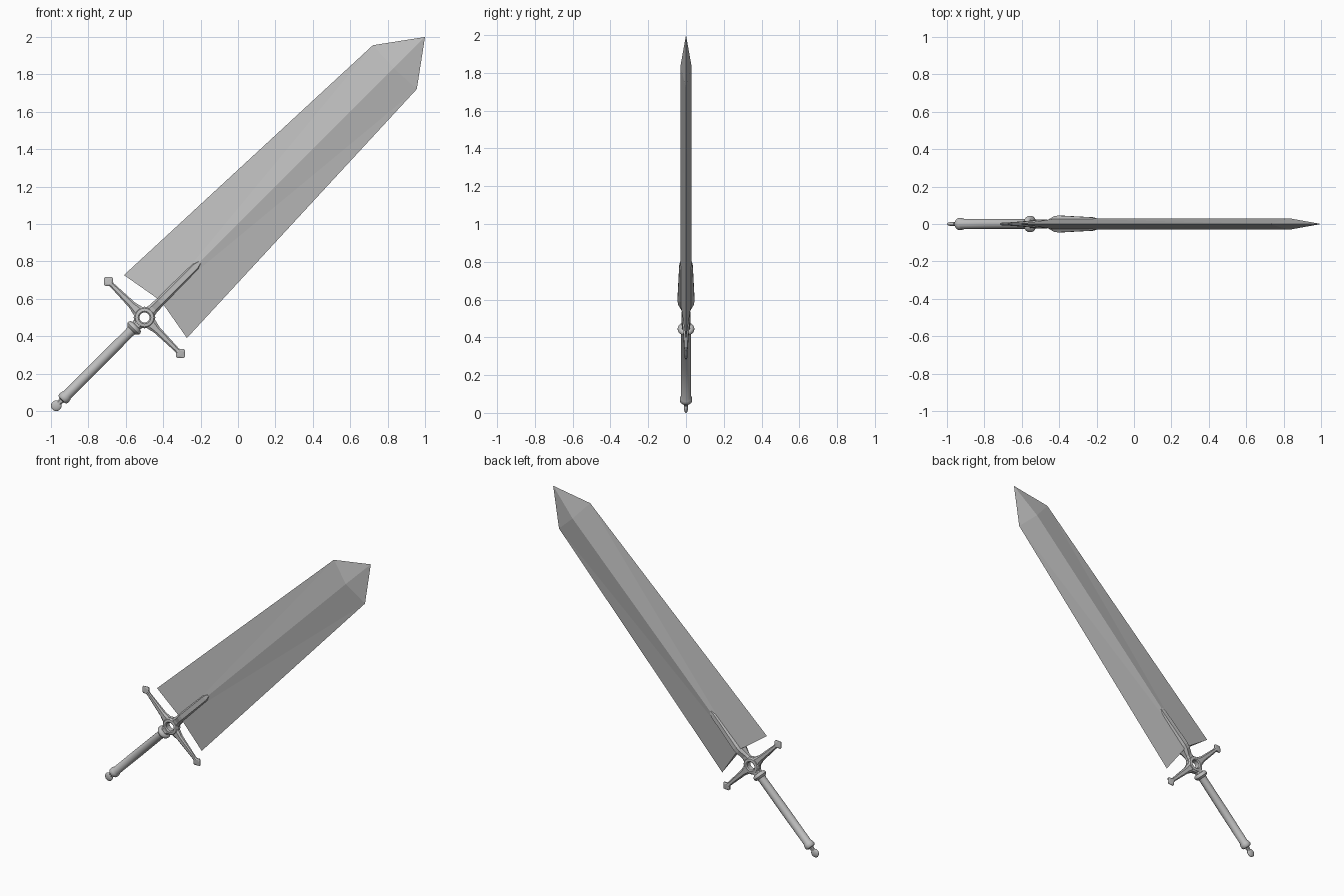
import bpy, bmesh, math
from mathutils import Matrix, Vector

if "Cube" in bpy.data.objects:
    bpy.data.objects.remove(bpy.data.objects["Cube"])

steel = bpy.data.materials.new("steel grey")
steel.diffuse_color = (0.52, 0.52, 0.52, 1)
steel.use_nodes = True
steel.node_tree.nodes["Principled BSDF"].inputs["Base Color"].default_value = steel.diffuse_color

# Local frame: x runs along the sword, z across it, y is thickness; origin at the hub ring
PLACE = Matrix.Translation((-0.5, 0, 0.5)) @ Matrix.Rotation(-math.pi / 4, 4, 'Y')


def finish(name, bm, smooth=False, turn=0):
    bmesh.ops.recalc_face_normals(bm, faces=bm.faces)
    bm.transform(PLACE @ Matrix.Rotation(math.radians(turn), 4, 'Y'))
    me = bpy.data.meshes.new(name)
    bm.to_mesh(me)
    bm.free()
    me.materials.append(steel)
    ob = bpy.data.objects.new(name, me)
    bpy.context.collection.objects.link(ob)
    if smooth:
        bpy.ops.object.select_all(action='DESELECT')
        ob.select_set(True)
        bpy.context.view_layer.objects.active = ob
        bpy.ops.object.shade_smooth_by_angle(angle=math.radians(35))


def chamfered(a, b):
    # chamfered box section: half width a (z), half thickness b (y)
    q = [(a, 0.45 * b), (0.55 * a, b)]
    return q + [(-z, y) for z, y in q[::-1]] + [(-z, -y) for z, y in q] + [(z, -y) for z, y in q[::-1]]


def circle(a, b, n=20):
    return [(a * math.cos(2 * math.pi * i / n), b * math.sin(2 * math.pi * i / n)) for i in range(n)]


def loft(name, sections, shape, smooth=False, turn=0):
    bm = bmesh.new()
    rings = [[bm.verts.new((x, y, z)) for z, y in shape(a, b)] for x, a, b in sections]
    for r, s in zip(rings, rings[1:]):
        for i in range(len(r)):
            j = (i + 1) % len(r)
            bm.faces.new((r[i], r[j], s[j], s[i]))
    bm.faces.new(rings[0])
    bm.faces.new(rings[-1])
    finish(name, bm, smooth, turn)


# Blade: diamond section with a shallow V base and a four-sided point
bm = bmesh.new()
base = [bm.verts.new(p) for p in ((0.083, 0, 0.238), (0.125, -0.03, 0), (0.083, 0, -0.238), (0.125, 0.03, 0))]
neck = [bm.verts.new(p) for p in ((1.893, 0, 0.166), (1.885, -0.03, 0), (1.893, 0, -0.166), (1.885, 0.03, 0))]
tip = bm.verts.new((2.121, 0, 0))
for i in range(4):
    j = (i + 1) % 4
    # split the long faces from the base ridge to the shoulder
    e, r = (i, j) if i % 2 == 0 else (j, i)
    bm.faces.new((base[e], base[r], neck[e]))
    bm.faces.new((base[r], neck[r], neck[e]))
    bm.faces.new((neck[i], neck[j], tip))
bm.faces.new((base[0], base[1], base[3]))
bm.faces.new((base[1], base[2], base[3]))
finish("blade", bm)

# Hub ring with a through hole
bm = bmesh.new()
N = 16
prof = [(0.027, 0.017), (0.034, 0.023), (0.05, 0.021), (0.058, 0.012),
        (0.058, -0.012), (0.05, -0.021), (0.034, -0.023), (0.027, -0.017)]
rings = []
for i in range(N):
    t = 2 * math.pi * i / N
    rings.append([bm.verts.new((r * math.cos(t), y, r * math.sin(t))) for r, y in prof])
for i in range(N):
    r, s = rings[i], rings[(i + 1) % N]
    for k in range(len(prof)):
        m = (k + 1) % len(prof)
        bm.faces.new((r[k], r[m], s[m], s[k]))
finish("hub_ring", bm)

# Cross-guard arms with flared pointed ends
for name, turn in (("upper_guard_arm", -90), ("lower_guard_arm", 90)):
    loft(name, [(0.036, 0.034, 0.018), (0.06, 0.029, 0.018), (0.09, 0.021, 0.016),
                (0.245, 0.013, 0.008), (0.256, 0.016, 0.009), (0.268, 0.030, 0.008),
                (0.278, 0.029, 0.007), (0.302, 0.004, 0.003)], chamfered, turn=turn)

# Langet clasping both faces of the blade
loft("langet", [(0.036, 0.034, 0.018), (0.07, 0.027, 0.022), (0.115, 0.026, 0.041),
                (0.145, 0.027, 0.045), (0.385, 0.026, 0.036), (0.418, 0.012, 0.031)], chamfered)

# Neck joining hub and grip
loft("grip_neck", [(0.036, 0.034, 0.018), (0.06, 0.028, 0.022), (0.085, 0.028, 0.026)], chamfered, turn=180)

# Grip with collars, turned as one piece
grip = [(0.062, 0.030), (0.066, 0.039), (0.074, 0.044), (0.084, 0.044), (0.092, 0.038), (0.097, 0.029),
        (0.11, 0.026), (0.35, 0.0275), (0.585, 0.0265), (0.592, 0.031), (0.602, 0.033),
        (0.614, 0.033), (0.622, 0.028), (0.626, 0.016)]
loft("grip", [(x, r, r) for x, r in grip], circle, smooth=True, turn=180)

# Pommel: short stem and a thin upright disc
loft("pommel_stem", [(0.62, 0.017, 0.013), (0.645, 0.013, 0.009), (0.66, 0.016, 0.008)], chamfered, turn=180)
bm = bmesh.new()
bmesh.ops.create_uvsphere(bm, u_segments=20, v_segments=10, radius=0.0285)
bmesh.ops.scale(bm, vec=Vector((1, 0.4, 1)), verts=bm.verts)
bmesh.ops.translate(bm, vec=Vector((-0.667, 0, 0)), verts=bm.verts)
finish("pommel", bm, smooth=True)
